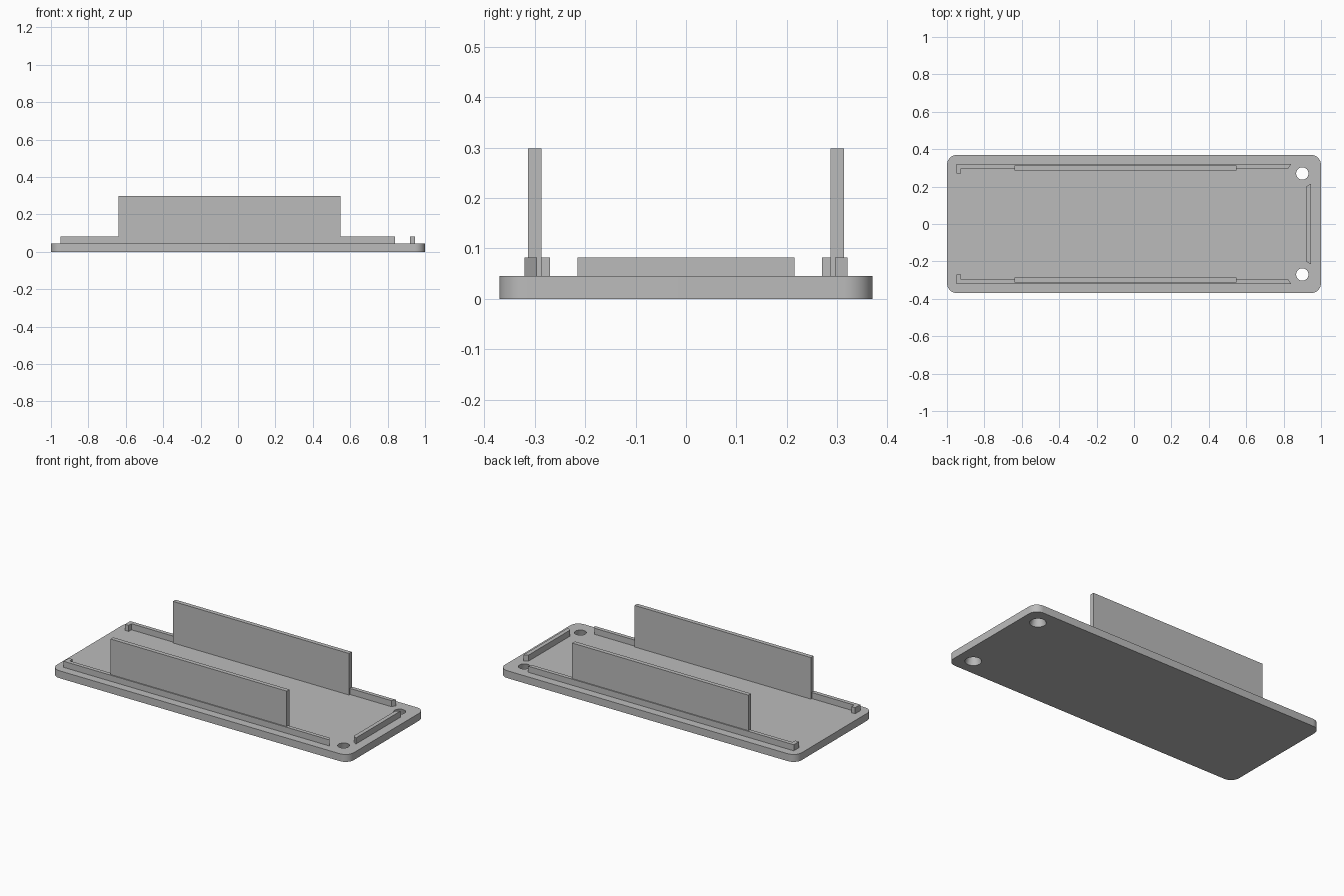
import bpy, bmesh
from math import cos, sin, pi, radians

cube = bpy.data.objects.get("Cube")
if cube:
    bpy.data.objects.remove(cube, do_unlink=True)

GREY = (0.5, 0.5, 0.5, 1)
grey = bpy.data.materials.new("plain grey")
grey.use_nodes = True
grey.diffuse_color = GREY
grey.node_tree.nodes["Principled BSDF"].inputs["Base Color"].default_value = GREY

BASE_TOP = 0.045
RIM_TOP = 0.082
WALL_TOP = 0.298


def add_prism(name, outline, z0, z1):
    """Extrude a flat outline from z0 up to z1."""
    bm = bmesh.new()
    face = bm.faces.new([bm.verts.new((x, y, z0)) for x, y in outline])
    grown = bmesh.ops.extrude_face_region(bm, geom=[face])["geom"]
    bmesh.ops.translate(bm, vec=(0, 0, z1 - z0),
                        verts=[v for v in grown if isinstance(v, bmesh.types.BMVert)])
    bmesh.ops.recalc_face_normals(bm, faces=bm.faces)
    mesh = bpy.data.meshes.new(name)
    bm.to_mesh(mesh)
    bm.free()
    mesh.materials.append(grey)
    obj = bpy.data.objects.new(name, mesh)
    bpy.context.collection.objects.link(obj)
    return obj


def rounded_rectangle(hx, hy, r, steps=10):
    """Outline of a rectangle with quarter-circle corners."""
    points = []
    for i, (sx, sy) in enumerate([(1, 1), (-1, 1), (-1, -1), (1, -1)]):
        for k in range(steps + 1):
            a = (i + k / steps) * pi / 2
            points.append((sx * (hx - r) + r * cos(a), sy * (hy - r) + r * sin(a)))
    return points


# Base plate with rounded corners
base = add_prism("base_plate", rounded_rectangle(1, 0.37, 0.055), 0, BASE_TOP)

# Tapered screw holes, wider underneath
for side in (-1, 1):
    bpy.ops.mesh.primitive_cone_add(vertices=40, radius1=0.048, radius2=0.03,
                                    depth=BASE_TOP * 1.5,
                                    location=(0.9, side * 0.27, BASE_TOP / 2))
    cutter = bpy.context.object
    cutter.name = "hole_cutter"
    cutter.hide_render = True
    cutter.data.materials.append(grey)
    cut = base.modifiers.new("screw_hole", "BOOLEAN")
    cut.object = cutter
    cut.solver = "EXACT"
    bpy.ops.object.select_all(action="DESELECT")
    base.select_set(True)
    bpy.context.view_layer.objects.active = base
    bpy.ops.object.modifier_apply(modifier=cut.name)
    bpy.data.objects.remove(cutter, do_unlink=True)

bpy.ops.object.shade_smooth_by_angle(angle=radians(30))

# Long hooked rails and tall walls, mirrored front to back
RAIL = [(-0.95, 0.32), (0.84, 0.32), (0.825, 0.296), (-0.925, 0.296),
        (-0.925, 0.27), (-0.95, 0.27)]
WALL = [(-0.64, 0.287), (0.547, 0.287), (0.547, 0.313), (-0.64, 0.313)]
for label, side in (("front", -1), ("back", 1)):
    add_prism(label + "_rail", [(x, side * y) for x, y in RAIL], BASE_TOP, RIM_TOP)
    add_prism(label + "_wall", [(x, side * y) for x, y in WALL], BASE_TOP, WALL_TOP)

# Short end rail with slanted ends
add_prism("end_rail", [(0.945, -0.215), (0.945, 0.215), (0.92, 0.2), (0.92, -0.2)],
          BASE_TOP, RIM_TOP)
